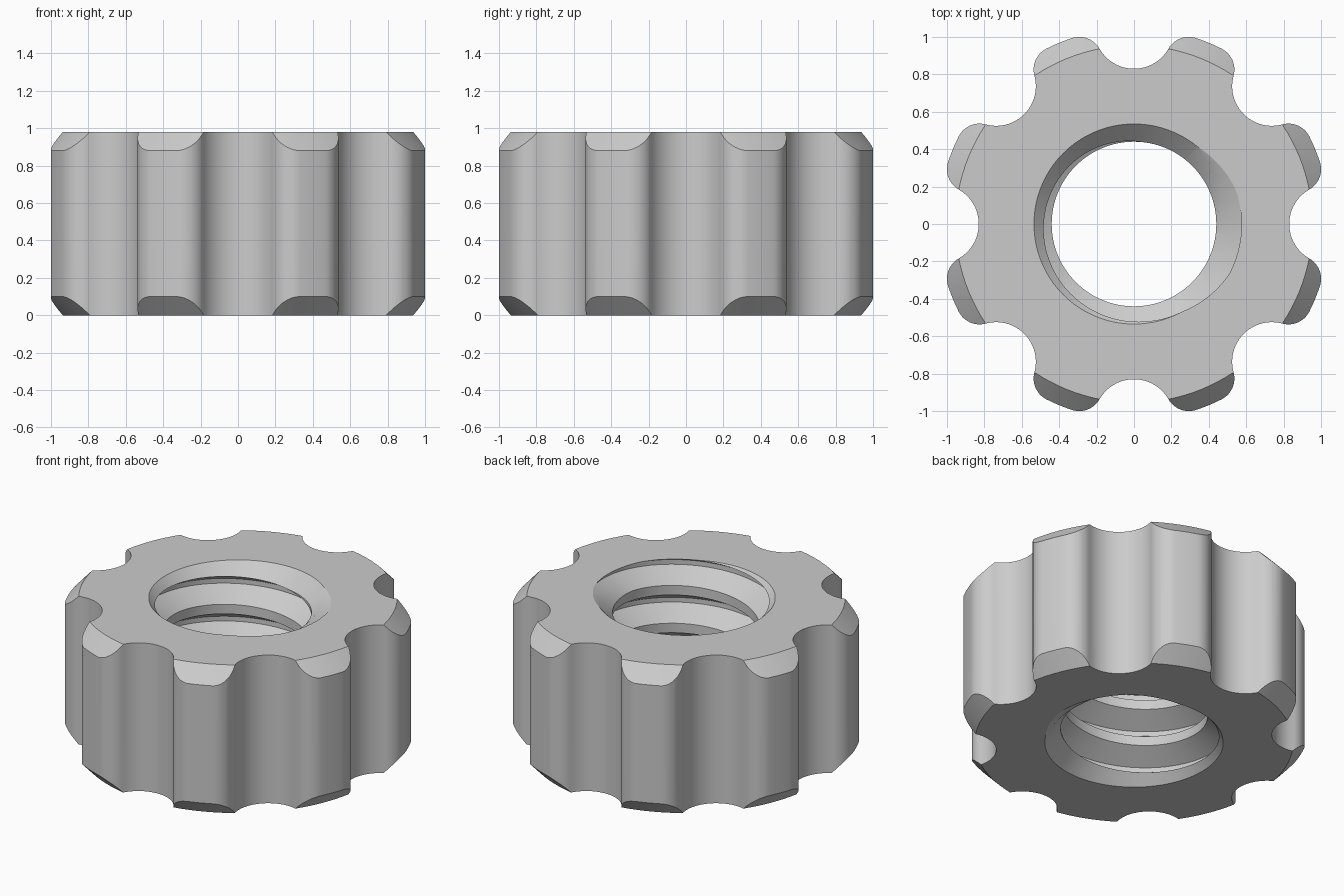
import bpy, bmesh
from math import sin, cos, acos, atan2, pi, tau, radians
from mathutils import Vector

if "Cube" in bpy.data.objects:
    bpy.data.objects.remove(bpy.data.objects["Cube"])

HEIGHT = 0.98
OUTER, FILLET = 1.048, 0.125          # lobe radius and corner rounding
NOTCH, NOTCH_CENTRE = 0.212, 1.042    # scalloped grip notches
MINOR, MAJOR, PITCH = 0.44, 0.575, 0.25


def loft(name, rings):
    """Closed solid skinned through a list of equal point rings."""
    bm = bmesh.new()
    loops = [[bm.verts.new(p) for p in ring] for ring in rings]
    for a, b in zip(loops, loops[1:]):
        for i in range(len(a)):
            j = (i + 1) % len(a)
            bm.faces.new((a[i], a[j], b[j], b[i]))
    bm.faces.new(loops[0])
    bm.faces.new(loops[-1])
    bmesh.ops.recalc_face_normals(bm, faces=bm.faces)
    mesh = bpy.data.meshes.new(name)
    bm.to_mesh(mesh)
    bm.free()
    obj = bpy.data.objects.new(name, mesh)
    bpy.context.collection.objects.link(obj)
    return obj


def lathe(name, profile, steps=128):
    return loft(name, [[(r * cos(tau * i / steps), r * sin(tau * i / steps), z)
                        for i in range(steps)] for r, z in profile])


def arc(centre, radius, start, end, steps):
    return [centre + radius * Vector((cos(t), sin(t)))
            for t in (start + (end - start) * i / steps for i in range(steps + 1))]


def lobed_outline():
    """Half a notch, rounded corner and lobe, mirrored and repeated."""
    reach = OUTER - FILLET
    swing = acos((reach**2 + NOTCH_CENTRE**2 - (NOTCH + FILLET)**2)
                 / (2 * reach * NOTCH_CENTRE))
    notch = Vector((NOTCH_CENTRE, 0))
    corner = reach * Vector((cos(swing), sin(swing)))
    meet = atan2(*(corner - notch).yx)
    half = arc(notch, NOTCH, pi, meet, 12)
    half += arc(corner, FILLET, meet - pi, swing, 12)[1:]
    half += arc(Vector((0, 0)), OUTER, swing, pi / 8, 3)[1:]
    mirror = [Vector((cos(pi / 4) * p.x + sin(pi / 4) * p.y,
                      sin(pi / 4) * p.x - cos(pi / 4) * p.y)) for p in half]
    segment = half + mirror[-2:0:-1]
    return [Vector((cos(a) * p.x - sin(a) * p.y, sin(a) * p.x + cos(a) * p.y))
            for a in (k * pi / 4 for k in range(8)) for p in segment]


def helix_rings(steps=96):
    """Trapezoid thread groove swept up a right-handed helix."""
    inner = MINOR - 0.02
    root = PITCH / 16
    mouth = root + (MAJOR - inner) * 0.577
    section = ((inner, -mouth), (MAJOR, -root), (MAJOR, root), (inner, mouth))
    rings = []
    for i in range(-steps, 6 * steps + 1):
        t = tau * i / steps
        z = HEIGHT - 4 * PITCH + PITCH * (t + radians(5)) / tau
        rings.append([(r * cos(t), r * sin(t), z + h) for r, h in section])
    return rings


# Lobed body
outline = lobed_outline()
body = loft("lobed_nut", [[(p.x, p.y, z) for p in outline] for z in (0, HEIGHT)])

# Tools: outer bevel envelope, countersunk bore, internal thread
envelope = lathe("bevel_envelope", ((0.936, -0.02), (1.08, 0.134),
                                    (1.08, HEIGHT - 0.134), (0.936, HEIGHT + 0.02)))
bore = lathe("bore_cutter", ((0.555, -0.02), (MINOR, 0.095),
                             (MINOR, HEIGHT - 0.095), (0.555, HEIGHT + 0.02)))
thread = loft("thread_cutter", helix_rings())

bpy.context.view_layer.objects.active = body
for tool, operation in ((envelope, 'INTERSECT'), (bore, 'DIFFERENCE'), (thread, 'DIFFERENCE')):
    tool.hide_render = True
    mod = body.modifiers.new(tool.name, 'BOOLEAN')
    mod.object, mod.operation, mod.solver = tool, operation, 'EXACT'
    bpy.ops.object.modifier_apply(modifier=mod.name)
    bpy.data.objects.remove(tool)

# Plain grey metal
grey = bpy.data.materials.new("grey_metal")
grey.use_nodes = True
grey.diffuse_color = (0.6, 0.6, 0.6, 1)
grey.node_tree.nodes["Principled BSDF"].inputs["Base Color"].default_value = (0.6, 0.6, 0.6, 1)
body.data.materials.clear()
body.data.materials.append(grey)

bpy.ops.object.select_all(action='DESELECT')
body.select_set(True)
bpy.ops.object.shade_smooth_by_angle(angle=radians(25))
